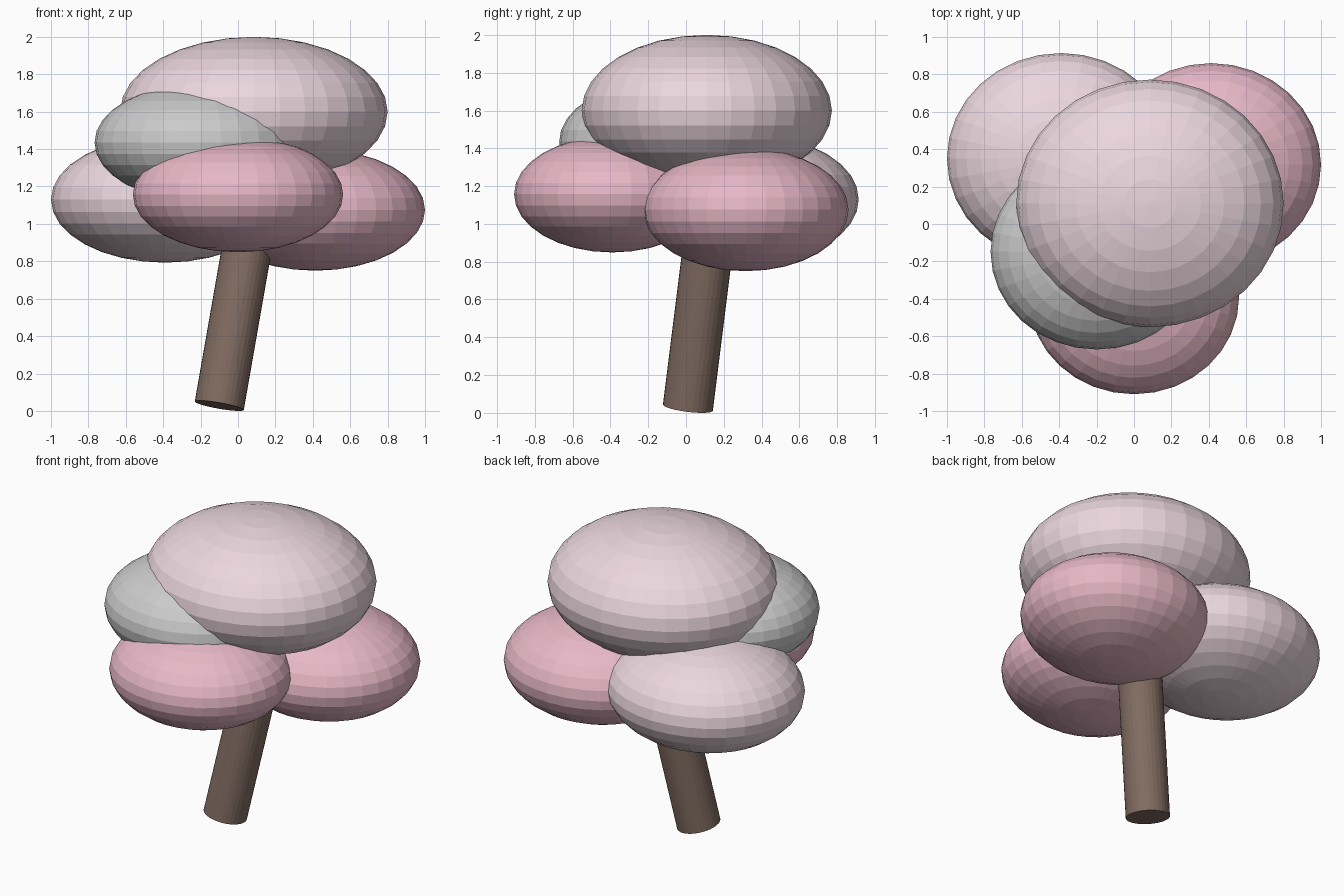
import bpy
from mathutils import Vector

if "Cube" in bpy.data.objects:
    bpy.data.objects.remove(bpy.data.objects["Cube"])


def material(name, rgb):
    m = bpy.data.materials.new(name)
    m.diffuse_color = (*rgb, 1)
    m.use_nodes = True
    m.node_tree.nodes["Principled BSDF"].inputs["Base Color"].default_value = m.diffuse_color
    return m


BARK = material("bark", (0.22, 0.15, 0.12))
PALE = material("pale_pink", (0.83, 0.68, 0.73))
PINK = material("pink", (0.80, 0.48, 0.57))
WHITE = material("white", (0.84, 0.81, 0.82))


def foliage(name, centre, radii, mat):
    bpy.ops.mesh.primitive_uv_sphere_add(segments=32, ring_count=16, radius=1, location=centre)
    ob = bpy.context.object
    ob.name = name
    ob.scale = radii
    ob.data.materials.append(mat)


# Leaning trunk, its upper end buried in the foliage
base = Vector((-0.10, 0.01, 0.028))
axis = Vector((0.175, 0.125, 1)).normalized()
length = 1.25
bpy.ops.mesh.primitive_cylinder_add(vertices=32, radius=0.133, depth=length,
                                    location=base + axis * length / 2)
trunk = bpy.context.object
trunk.name = "trunk"
trunk.rotation_mode = 'QUATERNION'
trunk.rotation_quaternion = Vector((0, 0, 1)).rotation_difference(axis)
trunk.data.materials.append(BARK)

# Flattened blossom clouds
foliage("blossom_top", (0.085, 0.11, 1.60), (0.715, 0.662, 0.40), PALE)
foliage("blossom_upper_left", (-0.20, -0.148, 1.435), (0.567, 0.523, 0.315), WHITE)
foliage("blossom_front", (0.0, -0.39, 1.157), (0.562, 0.52, 0.308), PINK)
foliage("blossom_right", (0.413, 0.317, 1.075), (0.587, 0.543, 0.325), PINK)
foliage("blossom_left", (-0.39, 0.35, 1.13), (0.61, 0.564, 0.337), PALE)
